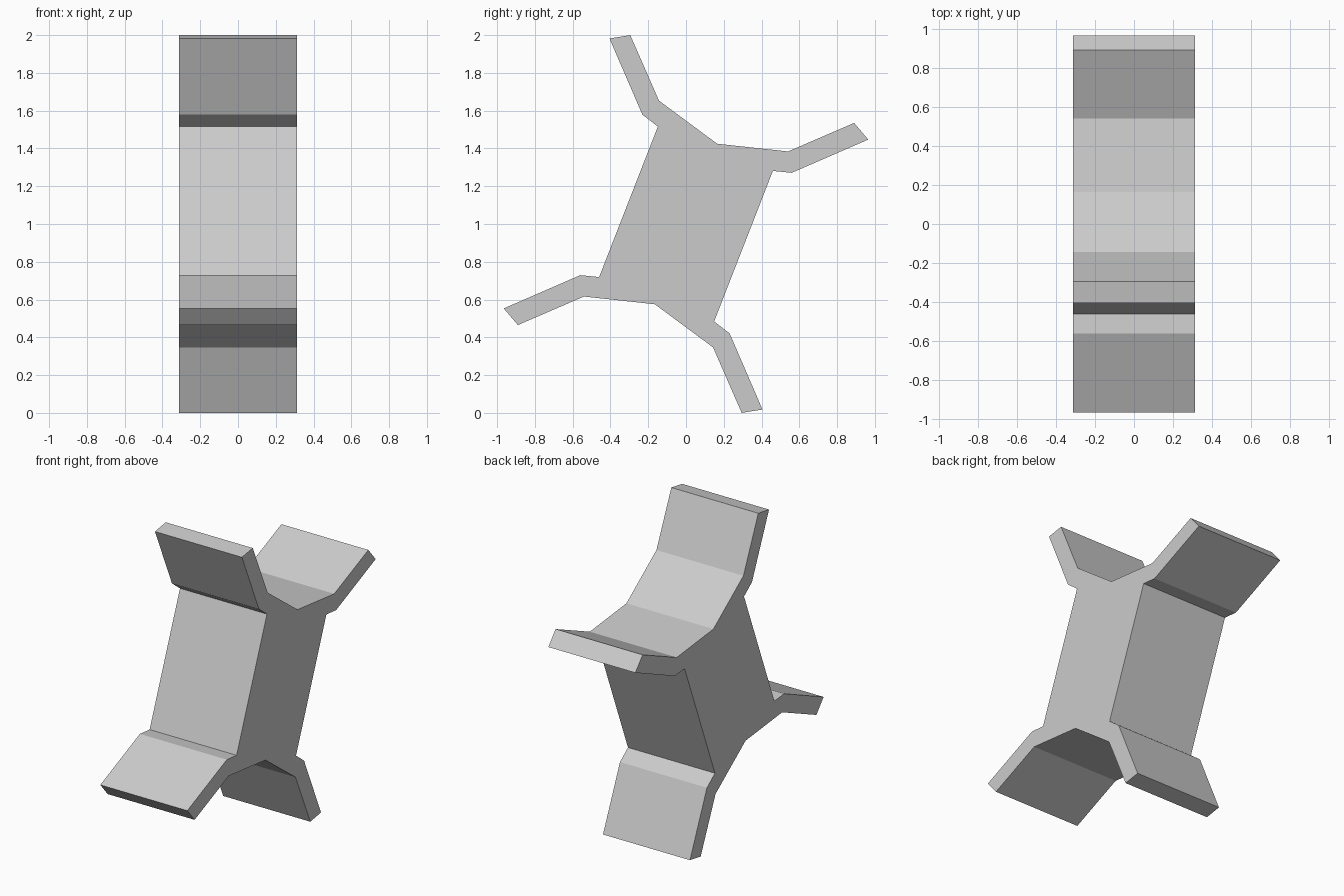
import bpy, bmesh
from mathutils import Vector

if "Cube" in bpy.data.objects:
    bpy.data.objects.remove(bpy.data.objects["Cube"])

HALF_WIDTH = 0.312

# Half of the side profile (y, z); the other half is its half-turn about (0, 1)
half = [(-0.405, 1.982), (-0.295, 2.0), (-0.143, 1.653), (0.165, 1.425),
        (0.54, 1.384), (0.89, 1.535), (0.965, 1.447), (0.56, 1.271),
        (0.46, 1.281), (0.149, 0.484), (0.231, 0.421)]
profile = half + [(-y, 2 - z) for y, z in half]

# Four-armed bracket: extrude the profile across x
bm = bmesh.new()
face = bm.faces.new([bm.verts.new((-HALF_WIDTH, y, z)) for y, z in profile])
ext = bmesh.ops.extrude_face_region(bm, geom=[face], use_keep_orig=True)
verts = [g for g in ext["geom"] if isinstance(g, bmesh.types.BMVert)]
bmesh.ops.translate(bm, verts=verts, vec=Vector((2 * HALF_WIDTH, 0, 0)))
bmesh.ops.recalc_face_normals(bm, faces=bm.faces)

mesh = bpy.data.meshes.new("four_armed_bracket")
bm.to_mesh(mesh)
bm.free()
bpy.context.collection.objects.link(bpy.data.objects.new("four_armed_bracket", mesh))
